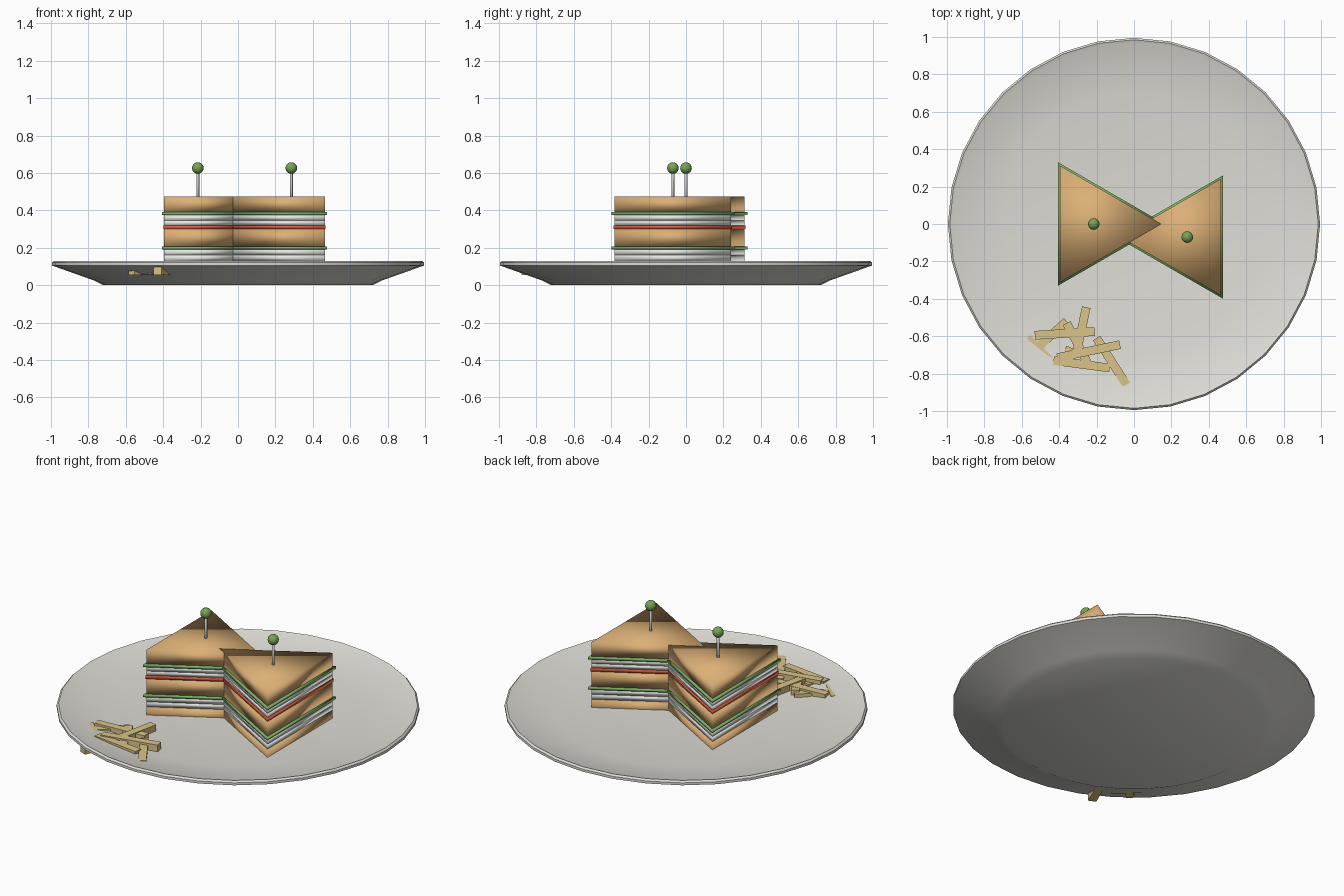
import bpy, bmesh, math
from mathutils import Vector

if "Cube" in bpy.data.objects:
    bpy.data.objects.remove(bpy.data.objects["Cube"])


def mat(name, rgb):
    m = bpy.data.materials.new(name)
    m.diffuse_color = (*rgb, 1)
    m.use_nodes = True
    m.node_tree.nodes["Principled BSDF"].inputs["Base Color"].default_value = m.diffuse_color
    return m


PLATE = mat("plate_grey", (0.73, 0.72, 0.67))
BREAD = mat("bread_tan", (0.71, 0.43, 0.18))
FRY = mat("fry_yellow", (0.70, 0.55, 0.25))
GREEN = mat("lettuce_green", (0.20, 0.44, 0.13))
RED = mat("tomato_red", (0.70, 0.11, 0.05))
WHITE = mat("filling_white", (0.82, 0.82, 0.80))
STICK = mat("stick_grey", (0.55, 0.55, 0.54))
OLIVE = mat("olive_green", (0.18, 0.37, 0.09))


def finish(name, bm, material, smooth=True):
    bmesh.ops.recalc_face_normals(bm, faces=bm.faces)
    for f in bm.faces:
        f.smooth = smooth
    me = bpy.data.meshes.new(name)
    bm.to_mesh(me)
    bm.free()
    me.materials.append(material)
    ob = bpy.data.objects.new(name, me)
    bpy.context.collection.objects.link(ob)
    return ob


def prism(name, sides, r, centre, z0, z1, material, turn=0.0):
    bm = bmesh.new()
    rings = [[bm.verts.new((centre[0] + r * math.cos(turn + i * math.tau / sides),
                            centre[1] + r * math.sin(turn + i * math.tau / sides), z))
              for i in range(sides)] for z in (z0, z1)]
    for ring in rings:
        bm.faces.new(ring)
    for i in range(sides):
        j = (i + 1) % sides
        bm.faces.new((rings[0][i], rings[0][j], rings[1][j], rings[1][i]))
    return finish(name, bm, material)


# plate: lathed closed profile
bm = bmesh.new()
N = 32
profile = [(0.72, 0.0), (0.77, 0.025), (0.995, 0.105), (0.995, 0.12),
           (0.985, 0.13), (0.97, 0.124), (0.70, 0.08)]
rings = [[bm.verts.new((r * math.cos(i * math.tau / N), r * math.sin(i * math.tau / N), z))
          for i in range(N)] for r, z in profile]
for a, b in zip(rings, rings[1:]):
    for i in range(N):
        j = (i + 1) % N
        bm.faces.new((a[i], a[j], b[j], b[i]))
bm.faces.new(rings[0])
bm.faces.new(rings[-1])
plate = finish("plate", bm, PLATE)
bpy.context.view_layer.objects.active = plate
plate.select_set(True)
bpy.ops.object.shade_smooth_by_angle(angle=math.radians(40))
plate.select_set(False)

# sandwich layers: name, bottom, top, radius, colour
layers = [
    ("bottom_bread", 0.04, 0.13, 0.36, BREAD),
    ("lower_ham", 0.13, 0.16, 0.36, WHITE),
    ("lower_cheese", 0.16, 0.192, 0.36, WHITE),
    ("lower_lettuce", 0.192, 0.207, 0.38, GREEN),
    ("middle_bread", 0.207, 0.30, 0.36, BREAD),
    ("tomato", 0.30, 0.32, 0.366, RED),
    ("upper_ham", 0.32, 0.346, 0.36, WHITE),
    ("upper_cheese", 0.346, 0.374, 0.36, WHITE),
    ("upper_lettuce", 0.374, 0.39, 0.38, GREEN),
    ("top_bread", 0.39, 0.475, 0.36, BREAD),
]
for side, centre, turn in (("left", (-0.215, 0.0), 0.0), ("right", (0.285, -0.07), math.pi)):
    for name, z0, z1, r, m in layers:
        prism(f"{side}_{name}", 3, r, centre, z0, z1, m, turn)
    # cocktail stick with olive
    prism(f"{side}_stick", 8, 0.008, centre, 0.40, 0.62, STICK)
    bm = bmesh.new()
    bmesh.ops.create_uvsphere(bm, u_segments=16, v_segments=10, radius=0.031)
    bmesh.ops.translate(bm, verts=bm.verts, vec=(*centre, 0.626))
    finish(f"{side}_olive", bm, OLIVE)

# fries: start x, y, end x, y, centre height
fries = [
    (-0.53, -0.595, -0.21, -0.575, 0.090), (-0.255, -0.445, -0.31, -0.70, 0.095),
    (-0.36, -0.52, -0.57, -0.71, 0.078), (-0.57, -0.61, -0.45, -0.73, 0.080),
    (-0.43, -0.73, -0.13, -0.77, 0.090), (-0.075, -0.645, -0.41, -0.715, 0.097),
    (-0.20, -0.61, -0.04, -0.86, 0.085), (-0.36, -0.53, -0.25, -0.74, 0.088),
    (-0.34, -0.66, -0.43, -0.87, 0.076),
]
for k, (x0, y0, x1, y1, z) in enumerate(fries):
    d = Vector((x1 - x0, y1 - y0, 0))
    bm = bmesh.new()
    bmesh.ops.create_cube(bm, size=1)
    ob = finish(f"fry_{k + 1}", bm, FRY, False)
    ob.scale = (d.length, 0.046, 0.046)
    ob.rotation_euler = (0, 0, math.atan2(d.y, d.x))
    ob.location = ((x0 + x1) / 2, (y0 + y1) / 2, z)
